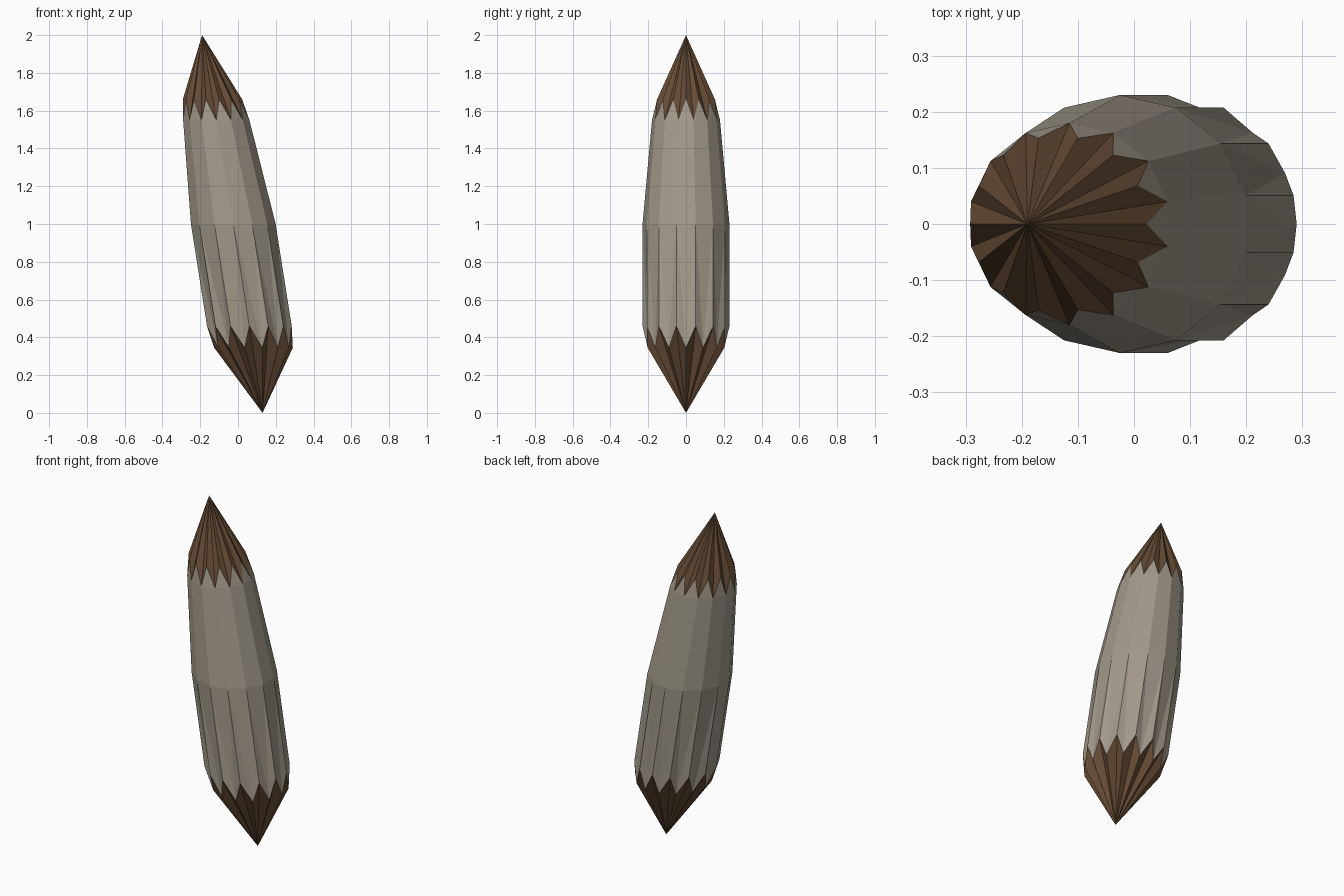
import bpy, bmesh
from math import sin, cos, pi

if "Cube" in bpy.data.objects:
    bpy.data.objects.remove(bpy.data.objects["Cube"])

N = 14
STEP = 2 * pi / N


def ring(cx, z, r, offset):
    return [(cx + r * cos((i + offset) * STEP), r * sin((i + offset) * STEP), z) for i in range(N)]


def make(name, verts, faces, color):
    mesh = bpy.data.meshes.new(name)
    mesh.from_pydata(verts, [], faces)
    bm = bmesh.new()
    bm.from_mesh(mesh)
    bmesh.ops.recalc_face_normals(bm, faces=bm.faces)
    bm.to_mesh(mesh)
    bm.free()
    mat = bpy.data.materials.get(color[0]) or bpy.data.materials.new(color[0])
    mat.diffuse_color = color[1]
    mat.use_nodes = True
    mat.node_tree.nodes["Principled BSDF"].inputs["Base Color"].default_value = mat.diffuse_color
    mesh.materials.append(mat)
    obj = bpy.data.objects.new(name, mesh)
    bpy.context.collection.objects.link(obj)
    return obj


BARK = ("grey_wood", (0.36, 0.32, 0.26, 1))
CORE = ("brown_wood", (0.13, 0.07, 0.035, 1))

# Leaning rings: notches sit between the ridge points at both ends
top_notch = ring(-0.135, 1.66, 0.157, 0)
top_ridge = ring(-0.115, 1.55, 0.18, 0.5)
middle = ring(-0.025, 1.0, 0.23, 0.5)
low_ridge = ring(0.06, 0.46, 0.23, 0.5)
low_notch = ring(0.082, 0.345, 0.208, 0)

# Shaft with zigzag ends
verts = top_notch + top_ridge + middle + low_ridge + low_notch
faces = []
for i in range(N):
    p = (i - 1) % N
    tn, bn = i, 4 * N + i
    tr0, tr1, m0, m1, lr0, lr1 = N + p, N + i, 2 * N + p, 2 * N + i, 3 * N + p, 3 * N + i
    faces += [(tn, tr0, tr1), (tr0, m0, m1, tr1),
              (m0, bn, m1), (m0, lr0, bn), (m1, bn, lr1)]
make("shaft", verts, faces, BARK)


# Sharpened tips meeting the zigzag
def tip(name, apex, notch, ridge):
    rim = [v for pair in zip(notch, ridge) for v in pair]
    n = len(rim)
    make(name, rim + [apex], [(i, (i + 1) % n, n) for i in range(n)], CORE)


tip("top_tip", (-0.19, 0, 2.0), top_notch, top_ridge)
tip("bottom_tip", (0.13, 0, 0.0), low_notch, low_ridge)
